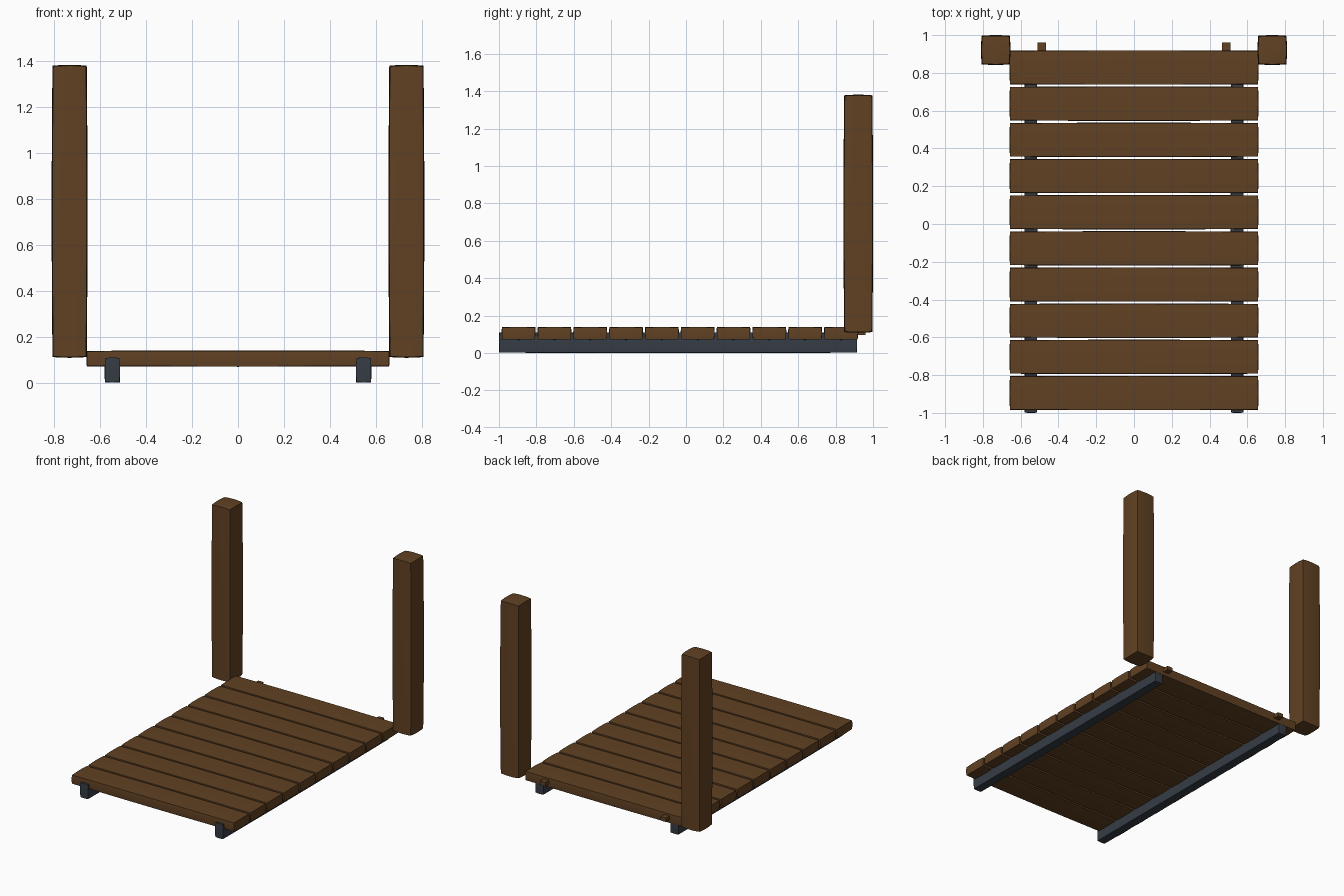
import bpy, bmesh, math

if "Cube" in bpy.data.objects:
    bpy.data.objects.remove(bpy.data.objects["Cube"])


def material(name, rgb):
    m = bpy.data.materials.new(name)
    m.diffuse_color = (*rgb, 1.0)
    m.use_nodes = True
    m.node_tree.nodes["Principled BSDF"].inputs["Base Color"].default_value = m.diffuse_color
    return m


WOOD = material("brown wood", (0.118, 0.053, 0.0165))
METAL = material("dark slate", (0.037, 0.046, 0.060))


def worn_box(name, centre, size, bulge, mat, cuts=5):
    """Box whose faces swell slightly towards their middles."""
    bm = bmesh.new()
    bmesh.ops.create_cube(bm, size=2.0)
    bmesh.ops.subdivide_edges(bm, edges=bm.edges[:], cuts=cuts, use_grid_fill=True)
    for v in bm.verts:
        unit = v.co.copy()
        for i in range(3):
            half = size[i] / 2
            v.co[i] = unit[i] * half
            if abs(unit[i]) > 0.999:
                a, b = unit[(i + 1) % 3], unit[(i + 2) % 3]
                v.co[i] -= math.copysign(bulge * (a * a + b * b) / 2, unit[i])
    me = bpy.data.meshes.new(name)
    bm.to_mesh(me)
    bm.free()
    me.materials.append(mat)
    ob = bpy.data.objects.new(name, me)
    ob.location = centre
    bpy.context.collection.objects.link(ob)
    bpy.ops.object.select_all(action='DESELECT')
    ob.select_set(True)
    bpy.context.view_layer.objects.active = ob
    bpy.ops.object.shade_smooth_by_angle(angle=math.radians(30))
    return ob


# ten deck planks
for i in range(10):
    worn_box(f"plank_{i + 1}", (0, -0.895 + i * 0.1915, 0.1045),
             (1.318, 0.182, 0.071), 0.004, WOOD)

for side, label in ((-1, "left"), (1, "right")):
    # rails under the deck
    worn_box(f"{label}_rail", (side * 0.546, -0.0425, 0.055),
             (0.068, 1.915, 0.110), 0.003, METAL)
    # tall posts at the back corners
    worn_box(f"{label}_post", (side * 0.732, 0.921, 0.7445),
             (0.156, 0.158, 1.273), 0.007, WOOD)
    # small pegs on the back edge
    worn_box(f"{label}_peg", (side * 0.488, 0.928, 0.110),
             (0.045, 0.066, 0.030), 0.001, WOOD, cuts=1)
